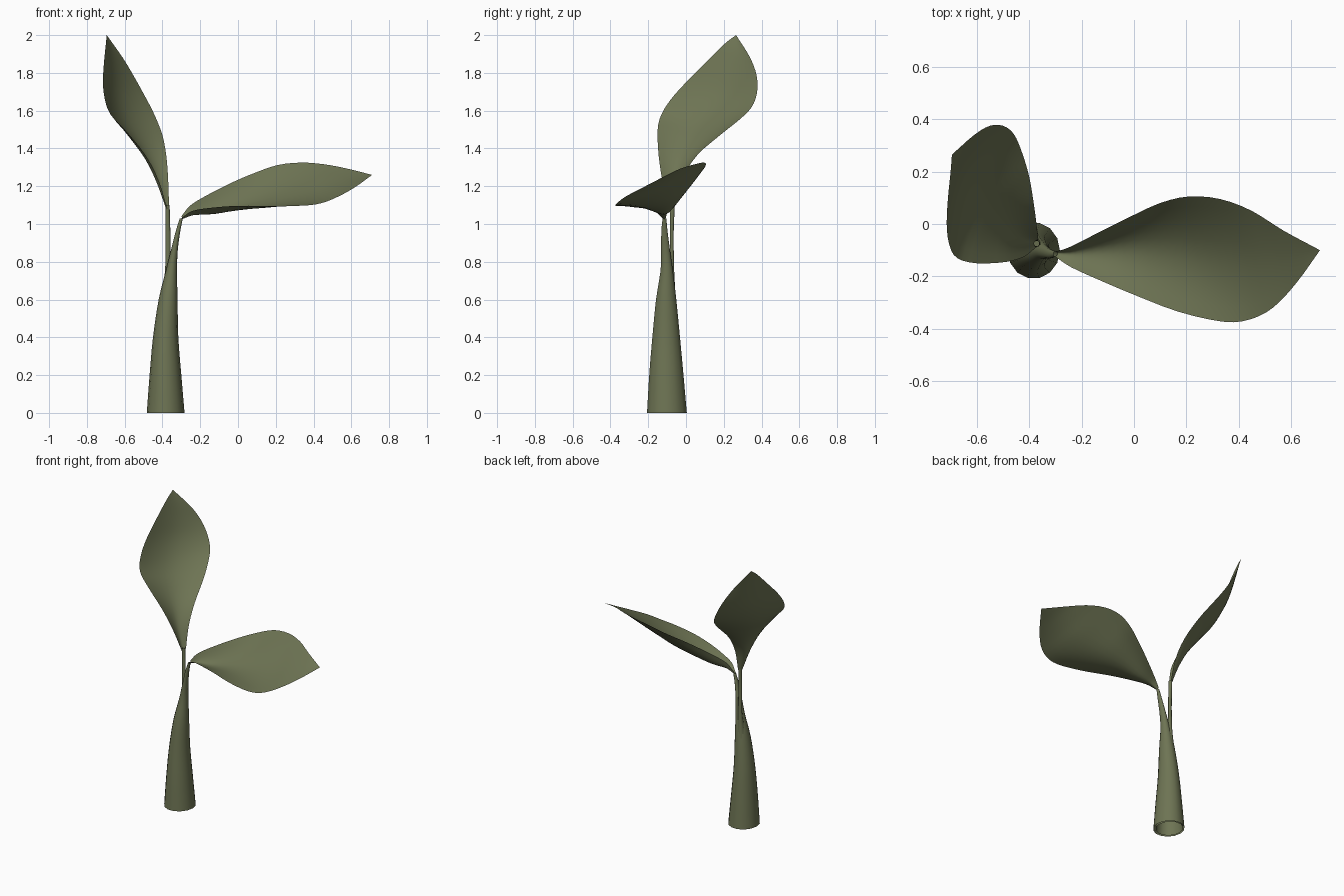
import bpy, bmesh, math
from mathutils import Vector

if "Cube" in bpy.data.objects:
    bpy.data.objects.remove(bpy.data.objects["Cube"])

green = bpy.data.materials.new("olive_green")
green.diffuse_color = (0.155, 0.175, 0.088, 1)
green.use_nodes = True
green.node_tree.nodes["Principled BSDF"].inputs["Base Color"].default_value = green.diffuse_color


def finish(name, bm, angle=50):
    me = bpy.data.meshes.new(name)
    bm.to_mesh(me)
    bm.free()
    ob = bpy.data.objects.new(name, me)
    bpy.context.collection.objects.link(ob)
    me.materials.append(green)
    bpy.ops.object.select_all(action='DESELECT')
    ob.select_set(True)
    bpy.context.view_layer.objects.active = ob
    bpy.ops.object.shade_smooth_by_angle(angle=math.radians(angle))
    return ob


def smooth_path(pts, steps):
    """Catmull-Rom interpolation through a list of points."""
    pts = [Vector(p) for p in pts]
    pts = [2 * pts[0] - pts[1]] + pts + [2 * pts[-1] - pts[-2]]
    out = []
    for a, b, c, d in zip(pts, pts[1:], pts[2:], pts[3:]):
        for k in range(steps):
            t = k / steps
            out.append(0.5 * (2 * b + (c - a) * t + (2 * a - 5 * b + 4 * c - d) * t ** 2
                              + (3 * b - a - 3 * c + d) * t ** 3))
    return out + [pts[-2]]


def skin(bm, rows, closed):
    n = len(rows[0])
    for r, s in zip(rows, rows[1:]):
        for i in range(n if closed else n - 1):
            j = (i + 1) % n
            quad = []
            for v in (r[i], r[j], s[j], s[i]):
                if v not in quad:
                    quad.append(v)
            if len(quad) > 2:
                bm.faces.new(quad)


def stalk(name, rings, sides=14):
    """Open tapering tube; each ring is (x, y, z, x radius, y radius)."""
    centres = smooth_path([r[:3] for r in rings], 3)
    radii = smooth_path([(r[3], r[4], 0) for r in rings], 3)
    bm = bmesh.new()
    rows = []
    for c, r in zip(centres, radii):
        rows.append([bm.verts.new((c.x + r.x * math.cos(a), c.y + r.y * math.sin(a), c.z))
                     for a in (2 * math.pi * i / sides for i in range(sides))])
    skin(bm, rows, True)
    return finish(name, bm)


def leaf(name, right, left, cup, across=10):
    """Blade between its two edges, hollow on the upper side by the cup depths."""
    f, b = smooth_path(right, 3), smooth_path(left, 3)
    depth = smooth_path([(c, 0, 0) for c in cup], 3)
    mids = [(p + q) / 2 for p, q in zip(f, b)]
    bm = bmesh.new()
    rows = []
    last = len(f) - 1
    for i in range(last):
        along = mids[i + 1] - mids[max(i - 1, 0)]
        normal = along.cross(b[i] - f[i]).normalized()
        row = []
        for k in range(across + 1):
            t = k / across
            dip = depth[i].x * (1 - abs(2 * t - 1) ** 1.8)
            row.append(bm.verts.new(f[i].lerp(b[i], t) - normal * dip))
        rows.append(row)
    rows.append([bm.verts.new(f[-1])] * (across + 1))
    # wind faces so that the upper side is the outside
    skin(bm, [list(reversed(r)) for r in reversed(rows)], False)
    return finish(name, bm, 70)


# Outer sheath, running up into the stalk of the low leaf
stalk("outer_stem", [
    (-.383, -.101, 0, .100, .108), (-.384, -.104, .2, .084, .093),
    (-.383, -.105, .4, .067, .075), (-.370, -.105, .6, .050, .055),
    (-.353, -.102, .75, .030, .034), (-.337, -.108, .86, .018, .024),
    (-.318, -.114, .96, .012, .017), (-.300, -.114, 1.03, .008, .010)])

# Inner stem, running up into the stalk of the tall leaf
stalk("inner_stem", [
    (-.385, -.098, 0, .087, .095), (-.385, -.100, .3, .066, .073),
    (-.382, -.095, .5, .045, .050), (-.374, -.083, .66, .024, .026),
    (-.371, -.075, .78, .014, .012), (-.371, -.075, .95, .013, .010),
    (-.373, -.073, 1.10, .011, .014)])

# Low leaf, spreading to the right
leaf("low_leaf",
     [(-.30, -.125, 1.03), (-.24, -.165, 1.07), (-.13, -.215, 1.087), (0, -.27, 1.096),
      (.17, -.335, 1.096), (.34, -.373, 1.097), (.44, -.365, 1.11), (.53, -.32, 1.145),
      (.62, -.225, 1.195), (.71, -.10, 1.26)],
     [(-.30, -.105, 1.04), (-.25, -.09, 1.10), (-.15, -.04, 1.16), (-.02, .025, 1.225),
      (.10, .08, 1.275), (.21, .105, 1.312), (.33, .095, 1.325), (.45, .05, 1.317),
      (.57, -.025, 1.295), (.71, -.10, 1.26)],
     [.012, .045, .075, .085, .082, .065, .045, .022, .006, 0])

# Tall leaf, rising to the left and back
leaf("tall_leaf",
     [(-.365, -.06, 1.09), (-.37, -.02, 1.24), (-.38, .06, 1.365), (-.40, .18, 1.47),
      (-.43, .28, 1.55), (-.46, .345, 1.615), (-.50, .375, 1.69), (-.55, .375, 1.78),
      (-.61, .34, 1.88), (-.695, .265, 2.0)],
     [(-.375, -.09, 1.08), (-.42, -.125, 1.23), (-.49, -.145, 1.365), (-.60, -.15, 1.50),
      (-.675, -.13, 1.58), (-.705, -.08, 1.66), (-.715, 0, 1.75), (-.71, .10, 1.85),
      (-.70, .20, 1.95), (-.695, .265, 2.0)],
     [.012, .04, .055, .06, .055, .05, .04, .022, .008, 0])
